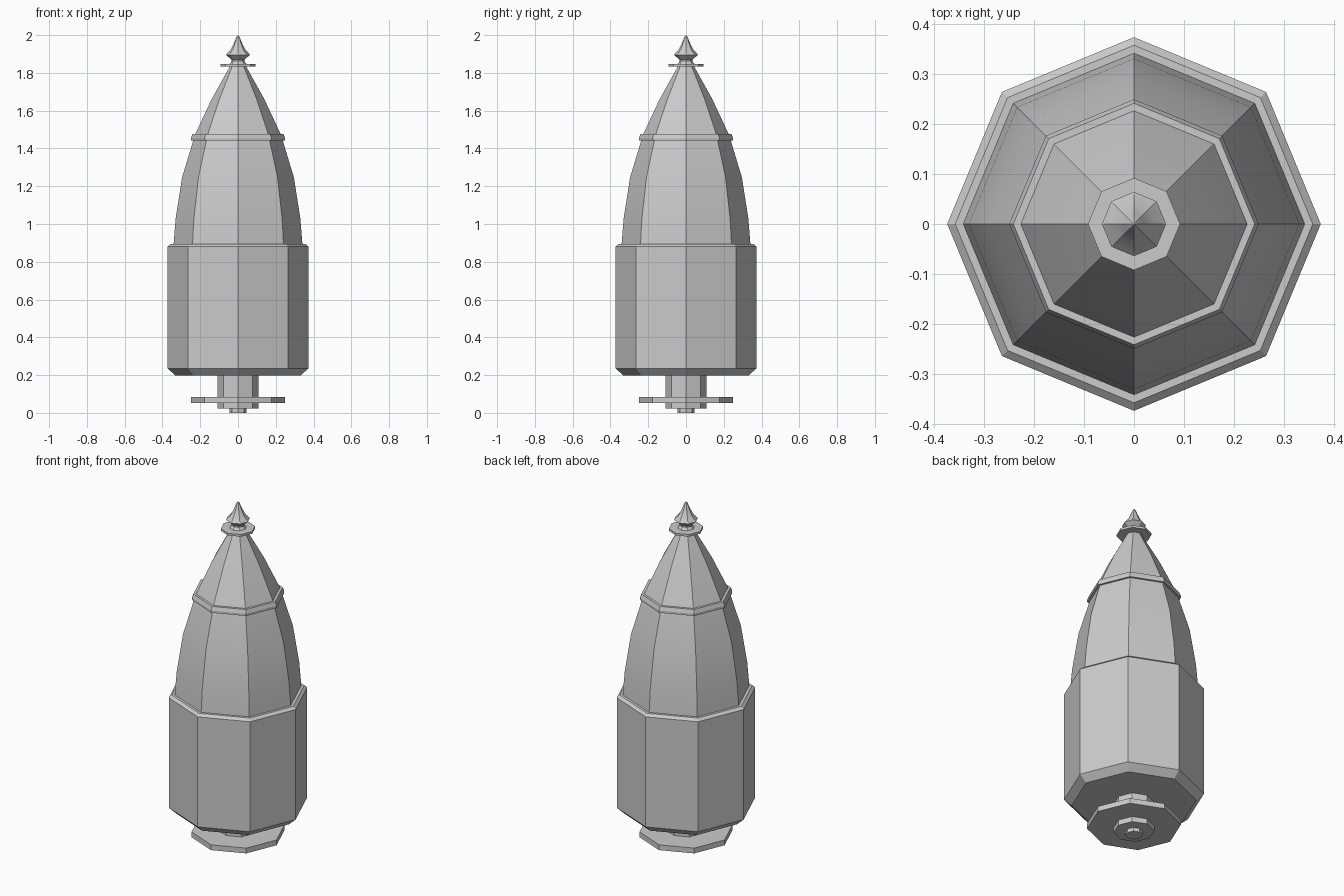
import bpy, bmesh, math

if "Cube" in bpy.data.objects:
    bpy.data.objects.remove(bpy.data.objects["Cube"])

SIDES = 8


def lathe(name, profile, smooth=False):
    """Eight-sided solid from (radius, height) points, corners on the axes."""
    bm = bmesh.new()
    rings = []
    for r, z in profile:
        if r == 0:
            rings.append([bm.verts.new((0, 0, z))] * SIDES)
        else:
            rings.append([bm.verts.new((r * math.cos(math.tau * i / SIDES),
                                        r * math.sin(math.tau * i / SIDES), z))
                          for i in range(SIDES)])
    for low, high in zip(rings, rings[1:]):
        for i in range(SIDES):
            j = (i + 1) % SIDES
            bm.faces.new(list(dict.fromkeys((low[i], low[j], high[j], high[i]))))
    # flat caps at both ends
    if profile[0][0]:
        bm.faces.new(rings[0][::-1])
    if profile[-1][0]:
        bm.faces.new(rings[-1])
    bmesh.ops.recalc_face_normals(bm, faces=bm.faces)
    mesh = bpy.data.meshes.new(name)
    bm.to_mesh(mesh)
    bm.free()
    obj = bpy.data.objects.new(name, mesh)
    bpy.context.collection.objects.link(obj)
    if smooth:
        bpy.ops.object.select_all(action='DESELECT')
        obj.select_set(True)
        bpy.context.view_layer.objects.active = obj
        bpy.ops.object.shade_smooth_by_angle(angle=math.radians(30))
    return obj


# Stem and flange underneath
lathe("bottom_pin", [(.045, 0), (.045, .022)])
lathe("stem", [(.108, .022), (.108, .2)])
lathe("bottom_flange", [(.25, .053), (.25, .084)])

# Wide lower body with chamfered rims
lathe("lower_body", [(.332, .198), (.373, .236), (.373, .88), (.357, .894)])

# Tapering shell, collar and cone
lathe("upper_shell", [(.341, .894), (.33, 1.03), (.296, 1.247), (.236, 1.445)], True)
lathe("collar", [(.249, 1.442), (.249, 1.455), (.241, 1.476)])
lathe("nose_cone", [(.226, 1.476), (.14, 1.66), (.042, 1.836)], True)

# Cap disc and pointed finial
lathe("cap_disc", [(.092, 1.834), (.092, 1.847)])
lathe("finial", [(.045, 1.847), (.034, 1.862), (.036, 1.872), (.064, 1.896),
                 (.038, 1.925), (.02, 1.962), (.007, 1.993), (0, 2)], True)
